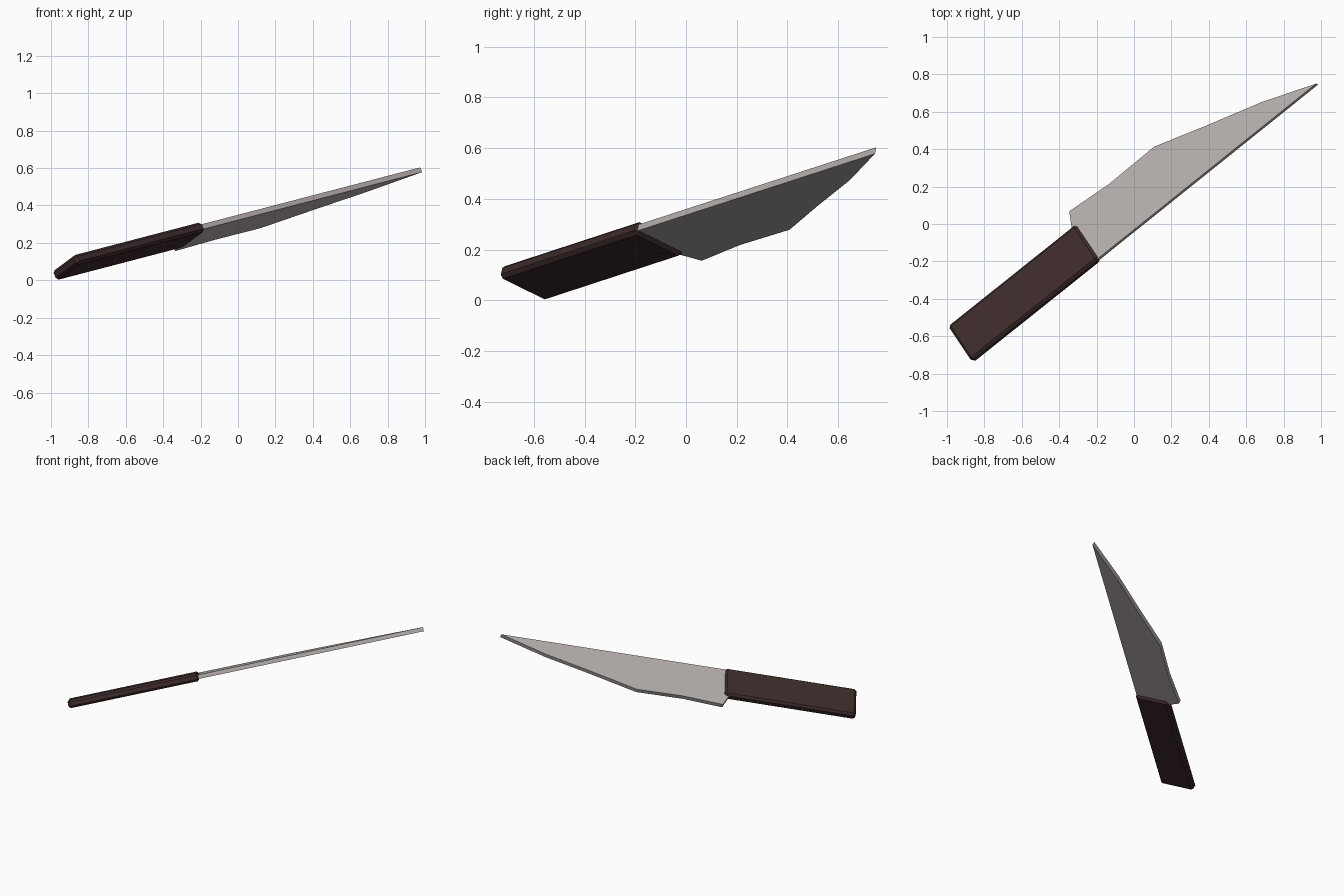
import bpy, bmesh
from mathutils import Vector, Matrix

if "Cube" in bpy.data.objects:
    bpy.data.objects.remove(bpy.data.objects["Cube"])

# Knife frame: u along the knife, w from spine to cutting edge, n through the thickness
u = Vector((0.766, 0.611, 0.200)).normalized()
w = Vector((-0.504, 0.777, -0.378))
w = (w - u * w.dot(u)).normalized()
n = u.cross(w)
frame = Matrix((u, w, n)).transposed().to_4x4()
MID = 0.2965


def slab(name, profile, thickness, color, bevel=0.0):
    """Extrude an outline in the (u, w) plane evenly about the mid plane."""
    bm = bmesh.new()
    face = bm.faces.new([bm.verts.new((a, b, MID - thickness / 2)) for a, b in profile])
    ext = bmesh.ops.extrude_face_region(bm, geom=[face])
    top = [v for v in ext["geom"] if isinstance(v, bmesh.types.BMVert)]
    bmesh.ops.translate(bm, verts=top, vec=(0, 0, thickness))
    if bevel:
        bmesh.ops.bevel(bm, geom=bm.edges[:], offset=bevel, segments=1, affect='EDGES')
    bmesh.ops.recalc_face_normals(bm, faces=bm.faces[:])
    bm.transform(frame)
    mesh = bpy.data.meshes.new(name)
    bm.to_mesh(mesh)
    bm.free()
    mat = bpy.data.materials.new(name + "_material")
    mat.diffuse_color = color
    mat.use_nodes = True
    mat.node_tree.nodes["Principled BSDF"].inputs["Base Color"].default_value = mat.diffuse_color
    mesh.materials.append(mat)
    obj = bpy.data.objects.new(name, mesh)
    bpy.context.collection.objects.link(obj)
    return obj


# Blade: straight spine, angular belly and heel
slab("blade", [(-0.23, -0.157), (1.325, -0.153), (1.019, -0.039), (0.704, 0.052),
               (0.396, 0.147), (0.080, 0.141), (-0.188, 0.161), (-0.23, 0.07)],
     0.028, (0.47, 0.43, 0.42, 1))

# Handle: chamfered bar
slab("handle", [(-1.088, -0.165), (-0.198, -0.165), (-0.198, 0.077), (-1.088, 0.077)],
     0.056, (0.048, 0.024, 0.024, 1), bevel=0.014)
